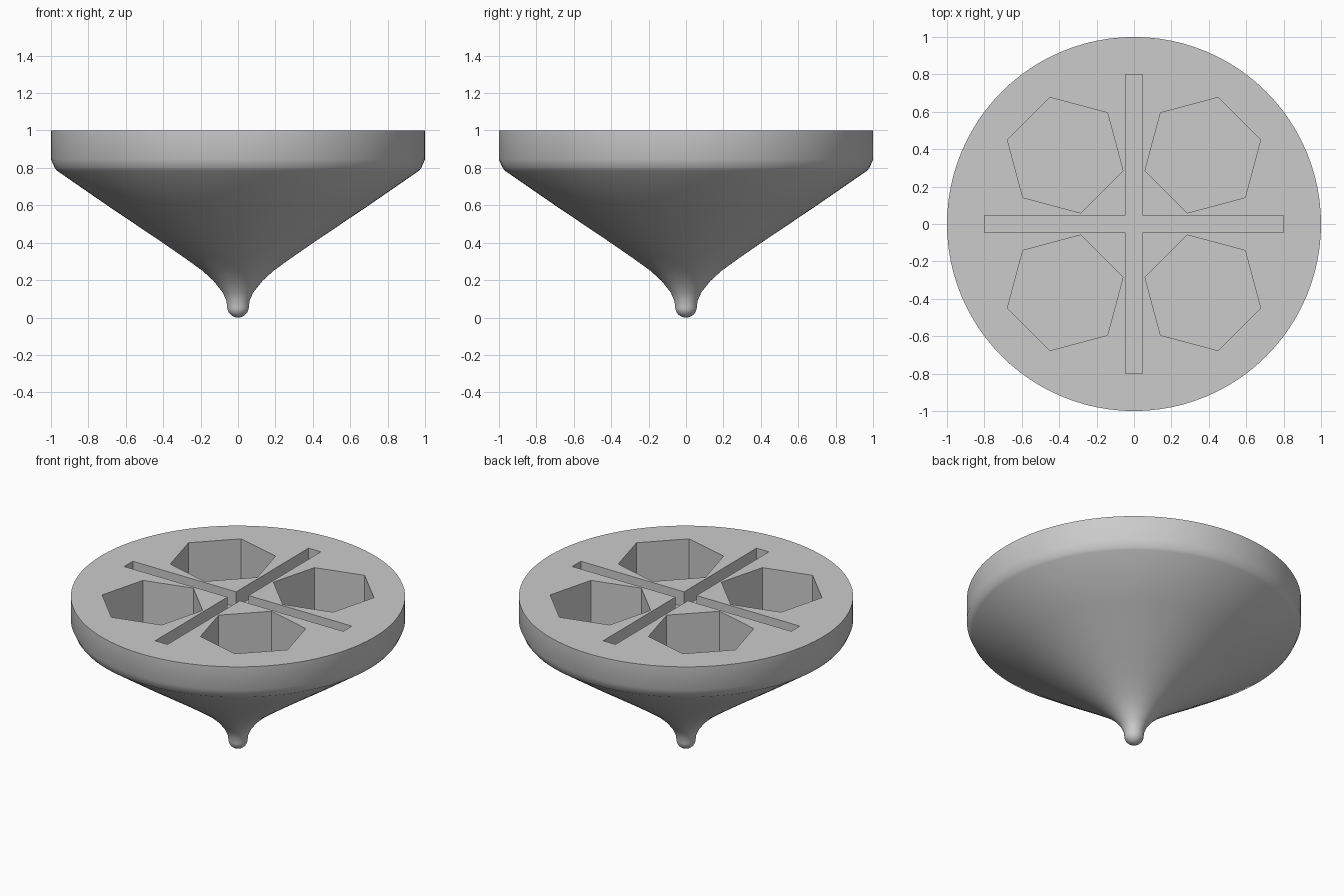
import bpy
import math
from mathutils import Matrix, Vector

if "Cube" in bpy.data.objects:
    bpy.data.objects.remove(bpy.data.objects["Cube"], do_unlink=True)

grey = bpy.data.materials.new("plain grey")
grey.use_nodes = True
grey.diffuse_color = (0.6, 0.6, 0.6, 1)
grey.node_tree.nodes["Principled BSDF"].inputs["Base Color"].default_value = (0.6, 0.6, 0.6, 1)

SIDES = 96
TIP_R = 0.058


def lathe(name, profile):
    """Spin a (radius, height) profile around z; both ends are closed."""
    verts, faces = [(0, 0, profile[0][1] - 0.001)], []
    for r, z in profile:
        for i in range(SIDES):
            a = math.tau * i / SIDES
            verts.append((r * math.cos(a), r * math.sin(a), z))
    for k in range(len(profile) - 1):
        for i in range(SIDES):
            j = (i + 1) % SIDES
            lo, hi = 1 + k * SIDES, 1 + (k + 1) * SIDES
            faces.append((lo + i, lo + j, hi + j, hi + i))
    faces += [(0, 1 + (i + 1) % SIDES, 1 + i) for i in range(SIDES)]
    top = 1 + (len(profile) - 1) * SIDES
    faces.append(tuple(range(top, top + SIDES)))
    mesh = bpy.data.meshes.new(name)
    mesh.from_pydata(verts, [], faces)
    mesh.materials.append(grey)
    obj = bpy.data.objects.new(name, mesh)
    bpy.context.collection.objects.link(obj)
    return obj


def carve(body, cutter):
    """Subtract a cutter from the body, then discard the cutter."""
    cutter.hide_render = True
    cutter.data.materials.append(grey)
    bpy.context.view_layer.update()
    mod = body.modifiers.new("carve", "BOOLEAN")
    mod.operation = "DIFFERENCE"
    mod.solver = "EXACT"
    mod.object = cutter
    bpy.context.view_layer.objects.active = body
    bpy.ops.object.modifier_apply(modifier=mod.name)
    bpy.data.objects.remove(cutter, do_unlink=True)


# Body: round tip, flared cone, small chamfer and straight rim
tip = [(TIP_R * math.sin(a), TIP_R * (1 - math.cos(a)))
       for a in (math.radians(d) for d in range(10, 100, 10))]
flare = [(0.062, 0.09), (0.082, 0.135), (0.13, 0.195), (0.19, 0.25),
         (0.28, 0.315), (0.41, 0.405), (0.7, 0.6)]
rim = [(0.968, 0.785), (0.98, 0.8), (1, 0.845), (1, 1)]
top_body = lathe("spinning_top_body", tip + flare + rim)

# Four hexagonal pockets
for q in range(4):
    turn = Matrix.Rotation(q * math.pi / 2, 3, "Z")
    bpy.ops.mesh.primitive_cylinder_add(
        vertices=6, radius=0.32, depth=0.6,
        location=turn @ Vector((0.368, 0.368, 1.0)),
        rotation=(0, 0, math.radians(90 * q - 15)))
    carve(top_body, bpy.context.object)

# Two crossing slots
for size in ((1.6, 0.09, 0.2), (0.09, 1.6, 0.2)):
    bpy.ops.mesh.primitive_cube_add(size=1, location=(0, 0, 1))
    slot = bpy.context.object
    slot.scale = size
    carve(top_body, slot)

# Smooth turned surface, crisp edges on the top and in the cuts
bpy.ops.object.select_all(action="DESELECT")
top_body.select_set(True)
bpy.context.view_layer.objects.active = top_body
bpy.ops.object.shade_smooth_by_angle(angle=math.radians(45))
